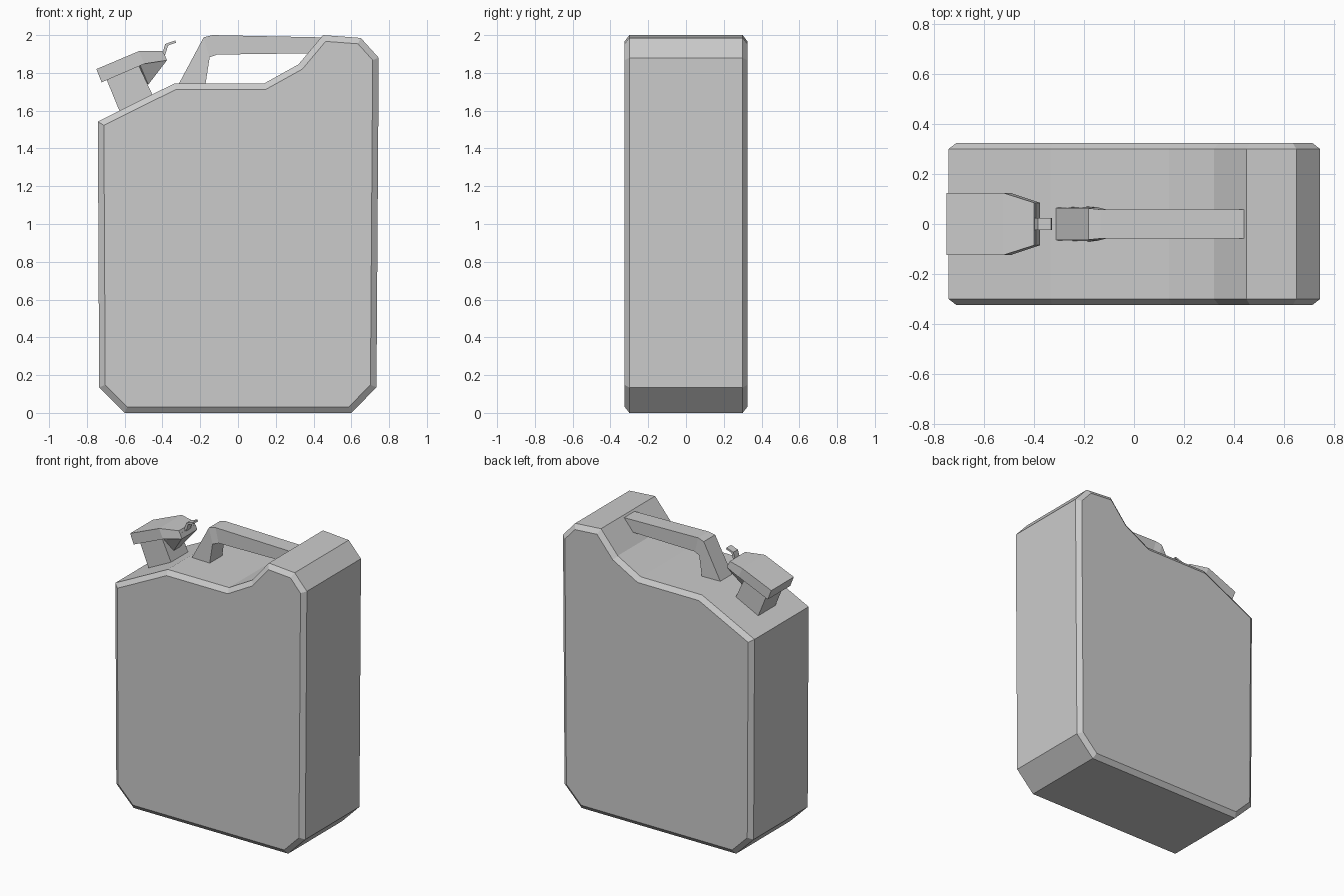
import bpy, bmesh

if "Cube" in bpy.data.objects:
    bpy.data.objects.remove(bpy.data.objects["Cube"])


def finish(name, bm):
    bmesh.ops.recalc_face_normals(bm, faces=bm.faces[:])
    mesh = bpy.data.meshes.new(name)
    bm.to_mesh(mesh)
    bm.free()
    obj = bpy.data.objects.new(name, mesh)
    bpy.context.collection.objects.link(obj)
    return obj


def loft(name, sections):
    """Sections are (upper xz, lower xz, upper half width, lower half width)."""
    bm = bmesh.new()
    rings = []
    for (ax, az), (bx, bz), wa, wb in sections:
        pts = [(ax, -wa, az), (ax, wa, az), (bx, wb, bz), (bx, -wb, bz)]
        rings.append([bm.verts.new(p) for p in pts])
    for r, s in zip(rings, rings[1:]):
        for i in range(4):
            j = (i + 1) % 4
            bm.faces.new((r[i], r[j], s[j], s[i]))
    bm.faces.new(rings[0])
    bm.faces.new(rings[-1])
    return finish(name, bm)


# Can body: side profile extruded in y, with chamfered rims on both big faces
profile = [(-0.60, 0), (0.60, 0), (0.733, 0.135), (0.745, 1.88), (0.65, 1.985),
           (0.45, 2.0), (0.32, 1.845), (0.14, 1.745), (-0.335, 1.745),
           (-0.742, 1.542), (-0.735, 0.135)]
bm = bmesh.new()
front = [bm.verts.new((x, -0.30, z)) for x, z in profile]
back = [bm.verts.new((x, 0.30, z)) for x, z in profile]
n = len(profile)
caps = [bm.faces.new(front), bm.faces.new(back[::-1])]
for i in range(n):
    j = (i + 1) % n
    bm.faces.new((front[j], front[i], back[i], back[j]))
bm.normal_update()
for cap, y in zip(caps, (-0.325, 0.325)):
    bmesh.ops.inset_region(bm, faces=[cap], thickness=0.032,
                           use_even_offset=True, use_boundary=True)
    for v in cap.verts:
        v.co.y = y
finish("can_body", bm)

# Carrying handle: leaning leg, bend, then bar running into the raised shoulder
loft("handle", [
    ((-0.325, 1.72), (-0.175, 1.72), 0.065, 0.07),
    ((-0.182, 1.988), (-0.15, 1.883), 0.063, 0.068),
    ((-0.135, 2.0), (-0.11, 1.897), 0.058, 0.058),
    ((0.44, 1.988), (0.40, 1.904), 0.058, 0.058),
])

# Filler neck, perpendicular to the sloping shoulder
loft("filler_neck", [
    ((-0.62, 1.58), (-0.445, 1.667), 0.095, 0.095),
    ((-0.70, 1.775), (-0.535, 1.86), 0.095, 0.095),
])

# Hinged cap, narrowing toward the handle
loft("cap", [
    ((-0.75, 1.82), (-0.722, 1.75), 0.125, 0.125),
    ((-0.525, 1.915), (-0.495, 1.848), 0.125, 0.125),
    ((-0.40, 1.917), (-0.376, 1.867), 0.085, 0.085),
])

# Hinge wedge under the narrow end of the cap
bm = bmesh.new()
for x, w, z in ((-0.52, 0.10, 1.845), (-0.39, 0.085, 1.90), (-0.376, 0.085, 1.867),
                (-0.475, 0.035, 1.738), (-0.54, 0.035, 1.80)):
    for side in (-1, 1):
        bm.verts.new((x, side * w, z))
bmesh.ops.convex_hull(bm, input=bm.verts[:])
finish("cap_hinge", bm)

# Thin release lever
loft("release_lever", [
    ((-0.402, 1.90), (-0.386, 1.895), 0.025, 0.025),
    ((-0.385, 1.953), (-0.37, 1.945), 0.025, 0.025),
    ((-0.332, 1.972), (-0.328, 1.96), 0.025, 0.025),
])
